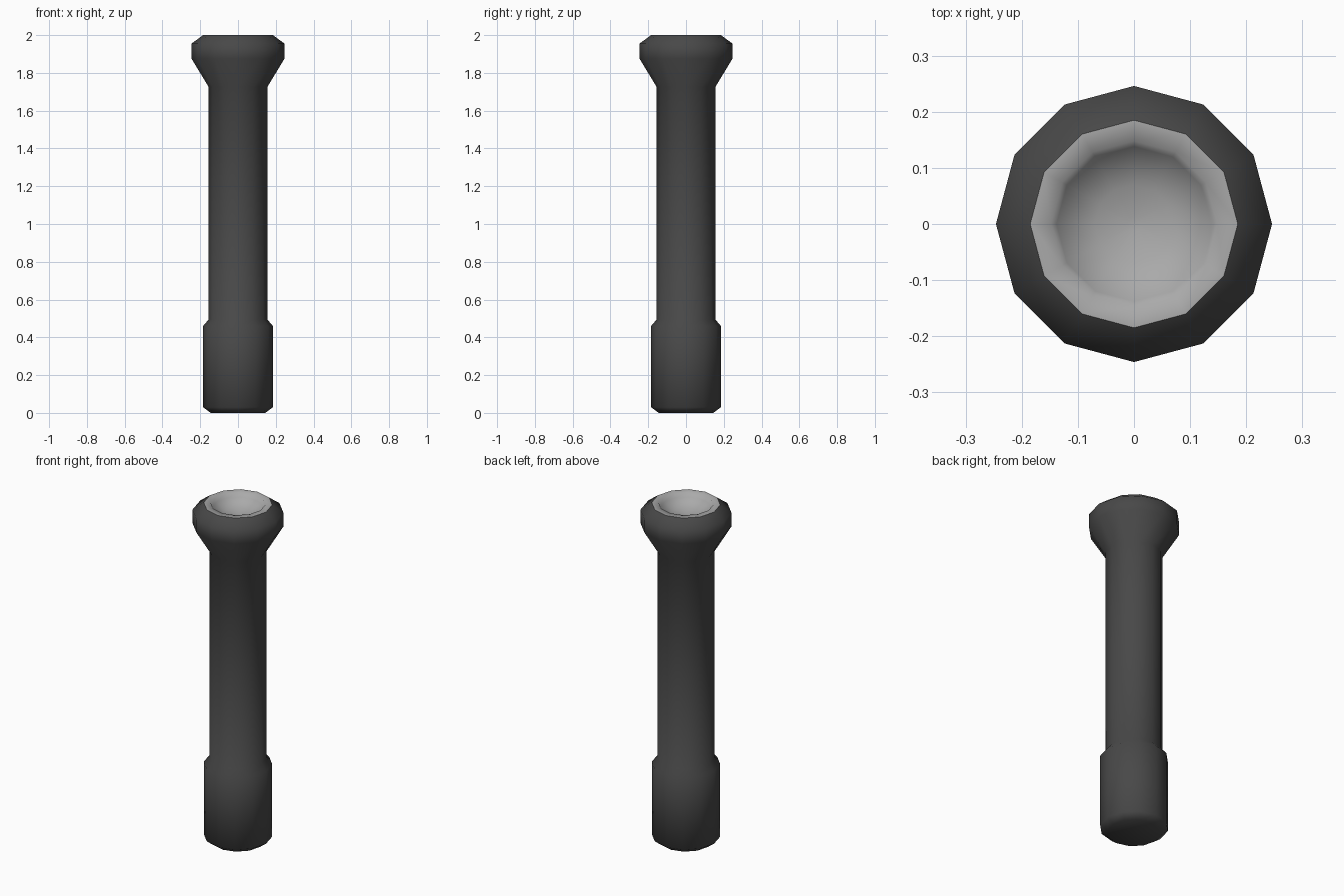
import bpy, bmesh, math

if "Cube" in bpy.data.objects:
    bpy.data.objects.remove(bpy.data.objects["Cube"])

SIDES = 12


def material(name, v):
    m = bpy.data.materials.new(name)
    m.diffuse_color = (v, v, v, 1)
    m.use_nodes = True
    m.node_tree.nodes["Principled BSDF"].inputs["Base Color"].default_value = m.diffuse_color
    return m


def lathe(name, profile, mat, cap_start=False, cap_end=False, angle=50):
    """Spin an (r, z) profile around z."""
    bm = bmesh.new()
    rings = []
    for r, z in profile:
        rings.append([bm.verts.new((r * math.cos(2 * math.pi * i / SIDES),
                                    r * math.sin(2 * math.pi * i / SIDES), z))
                      for i in range(SIDES)])
    for a, b in zip(rings, rings[1:]):
        for i in range(SIDES):
            j = (i + 1) % SIDES
            bm.faces.new((a[i], a[j], b[j], b[i]))
    if cap_start:
        bm.faces.new(rings[0][::-1])
    if cap_end:
        bm.faces.new(rings[-1])
    me = bpy.data.meshes.new(name)
    bm.to_mesh(me)
    bm.free()
    me.materials.append(mat)
    ob = bpy.data.objects.new(name, me)
    bpy.context.collection.objects.link(ob)
    bpy.ops.object.select_all(action='DESELECT')
    ob.select_set(True)
    bpy.context.view_layer.objects.active = ob
    bpy.ops.object.shade_smooth_by_angle(angle=math.radians(angle))
    return ob


dark = material("dark_grey", 0.065)
light = material("lens_grey", 0.40)

# Tail grip, tube and flared head in one turned shell
lathe("body", [(0.145, 0), (0.185, 0.03), (0.185, 0.46), (0.155, 0.495),
               (0.155, 1.725), (0.246, 1.875), (0.246, 1.955), (0.185, 2.0)],
      dark, cap_start=True, angle=60)

# Flat bright rim with a shallow recessed lens
lathe("lens", [(0.185, 2.0), (0.148, 2.0), (0.138, 1.975), (0.07, 1.945), (0.012, 1.935)],
      light, cap_end=True, angle=80)
